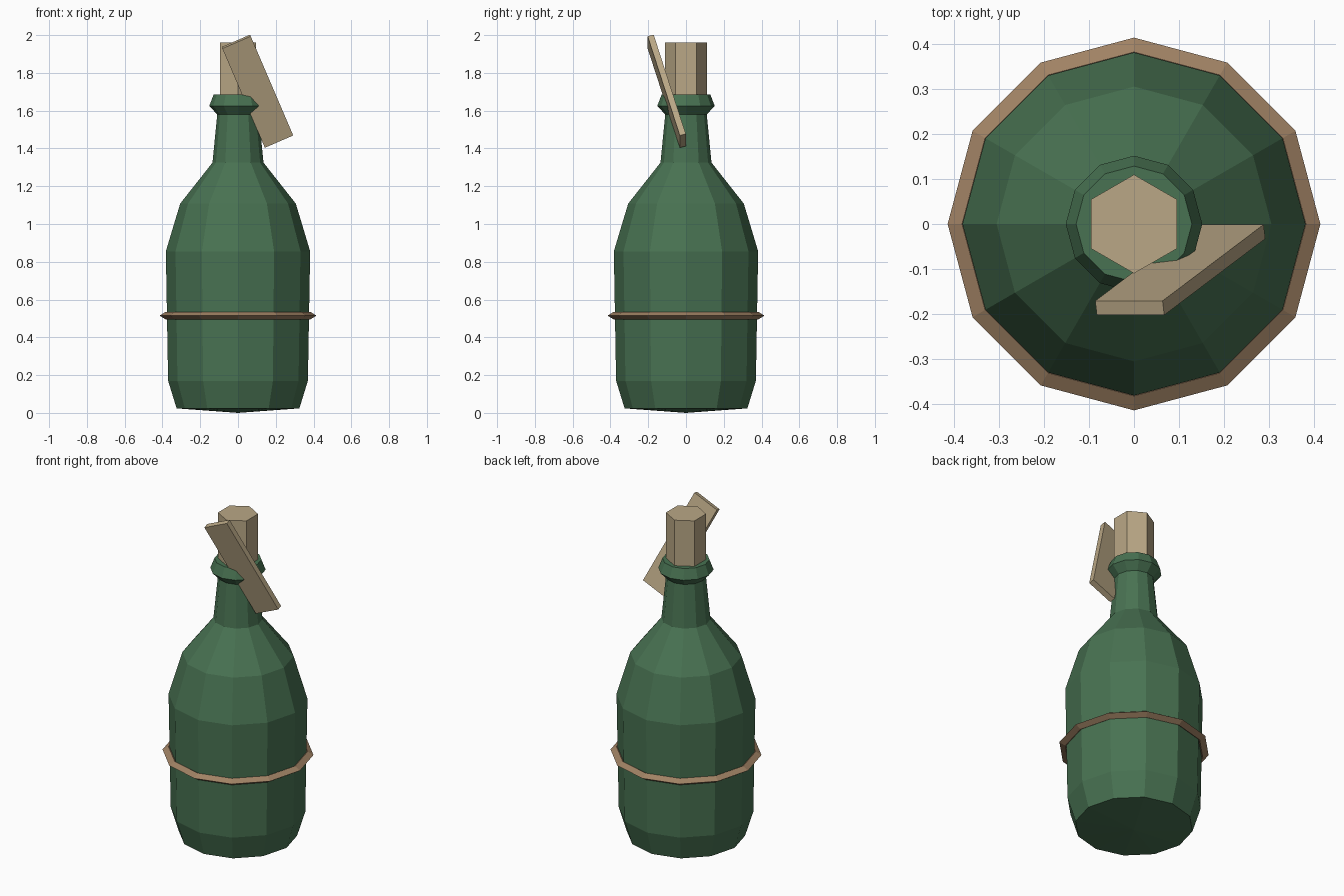
import bpy, bmesh
from math import cos, sin, pi
from mathutils import Matrix, Vector

cube = bpy.data.objects.get("Cube")
if cube:
    bpy.data.objects.remove(cube, do_unlink=True)


def material(name, rgb):
    m = bpy.data.materials.new(name)
    m.use_nodes = True
    m.diffuse_color = (*rgb, 1)
    bsdf = next(n for n in m.node_tree.nodes if n.type == 'BSDF_PRINCIPLED')
    bsdf.inputs["Base Color"].default_value = (*rgb, 1)
    return m


def finish(name, bm, mat):
    bmesh.ops.recalc_face_normals(bm, faces=bm.faces[:])
    mesh = bpy.data.meshes.new(name)
    bm.to_mesh(mesh)
    bm.free()
    mesh.materials.append(mat)
    obj = bpy.data.objects.new(name, mesh)
    bpy.context.collection.objects.link(obj)
    return obj


def lathe(name, profile, sides, mat, start=0.0, closed=False):
    """Turn a (radius, height) profile around z; radius 0 makes a pole."""
    bm = bmesh.new()
    rings = []
    for r, z in profile:
        if r == 0:
            rings.append([bm.verts.new((0, 0, z))] * sides)
        else:
            angles = [start + 2 * pi * i / sides for i in range(sides)]
            rings.append([bm.verts.new((r * cos(a), r * sin(a), z)) for a in angles])
    pairs = list(zip(rings, rings[1:]))
    if closed:
        pairs.append((rings[-1], rings[0]))
    for low, high in pairs:
        for i in range(sides):
            j = (i + 1) % sides
            corners = dict.fromkeys((low[i], low[j], high[j], high[i]))
            bm.faces.new(list(corners))
    return finish(name, bm, mat)


green = material("bottle_green", (0.065, 0.168, 0.084))
tan = material("cork_tan", (0.49, 0.39, 0.238))
brown = material("twine_brown", (0.352, 0.223, 0.127))

# Bottle: base, body, shoulder, neck and flared lip
lathe("bottle", [(0, 0), (0.325, 0.024), (0.37, 0.17), (0.382, 0.855),
                 (0.306, 1.108), (0.135, 1.325), (0.11, 1.58),
                 (0.152, 1.625), (0.129, 1.685), (0, 1.685)], 12, green)

# Band around the body
lathe("band", [(0.415, 0.515), (0.383, 0.535), (0.35, 0.515), (0.383, 0.495)],
      12, brown, closed=True)

# Six-sided stopper
lathe("cork", [(0, 1.6), (0.11, 1.6), (0.11, 1.96), (0, 1.96)], 6, tan, start=pi / 2)

# Slanted tag leaning on the neck
across = Vector((0.15, 0, 0.065))
along = Vector((0.225, 0.17, -0.525))
thick = across.cross(along).normalized() * 0.033
frame = Matrix((across, along, thick)).transposed().to_4x4()
frame.translation = (0.103, -0.102, 1.703)
bm = bmesh.new()
bmesh.ops.create_cube(bm, size=1, matrix=frame)
finish("tag", bm, tan)
